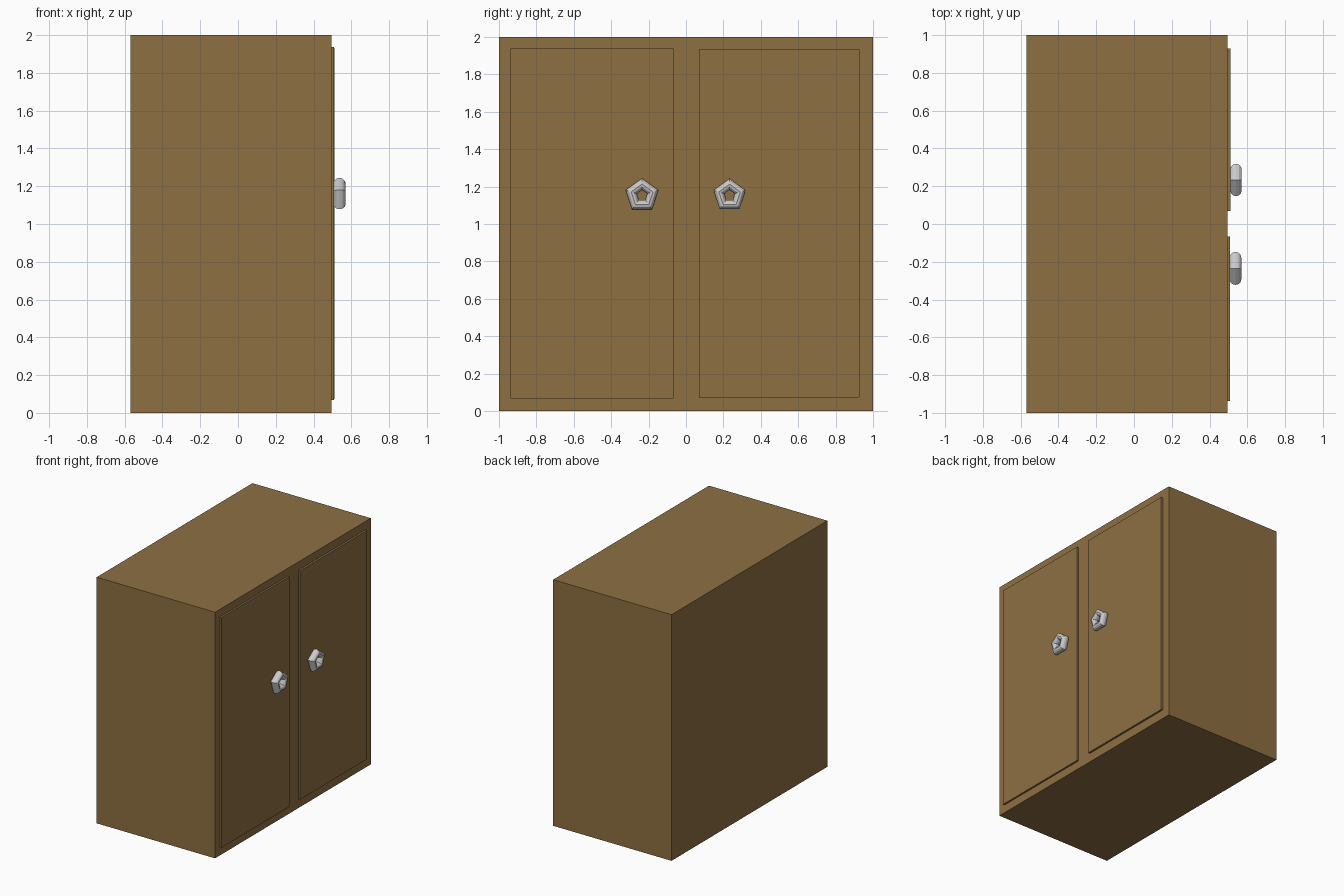
import bpy
import math

if "Cube" in bpy.data.objects:
    bpy.data.objects.remove(bpy.data.objects["Cube"])

wood = bpy.data.materials.new("wood")
wood.diffuse_color = (0.27, 0.16, 0.055, 1)
wood.use_nodes = True
wood.node_tree.nodes["Principled BSDF"].inputs["Base Color"].default_value = wood.diffuse_color


def box(name, lo, hi):
    """Axis-aligned wooden box between two corners."""
    bpy.ops.mesh.primitive_cube_add(size=1, location=[(a + b) / 2 for a, b in zip(lo, hi)])
    ob = bpy.context.object
    ob.name = name
    ob.scale = [b - a for a, b in zip(lo, hi)]
    bpy.ops.object.transform_apply(location=False, rotation=False, scale=True)
    ob.data.materials.append(wood)
    return ob


def handle(name, x, y, z, major, minor):
    """Five-sided ring pull facing +x with one corner up."""
    bpy.ops.mesh.primitive_torus_add(major_segments=5, minor_segments=12,
                                     major_radius=major, minor_radius=minor,
                                     location=(x, y, z),
                                     rotation=(0, -math.pi / 2, 0))
    bpy.context.object.name = name


# Cabinet carcass
box("cabinet_body", (-0.57, -1, 0), (0.494, 1, 2))

# Doors standing slightly proud of the +x face
box("left_door", (0.45, -0.937, 0.067), (0.509, -0.067, 1.937))
box("right_door", (0.45, 0.069, 0.073), (0.510, 0.928, 1.932))

# Ring handles
handle("left_handle", 0.537, -0.235, 1.153, 0.061, 0.031)
handle("right_handle", 0.540, 0.233, 1.153, 0.060, 0.030)
